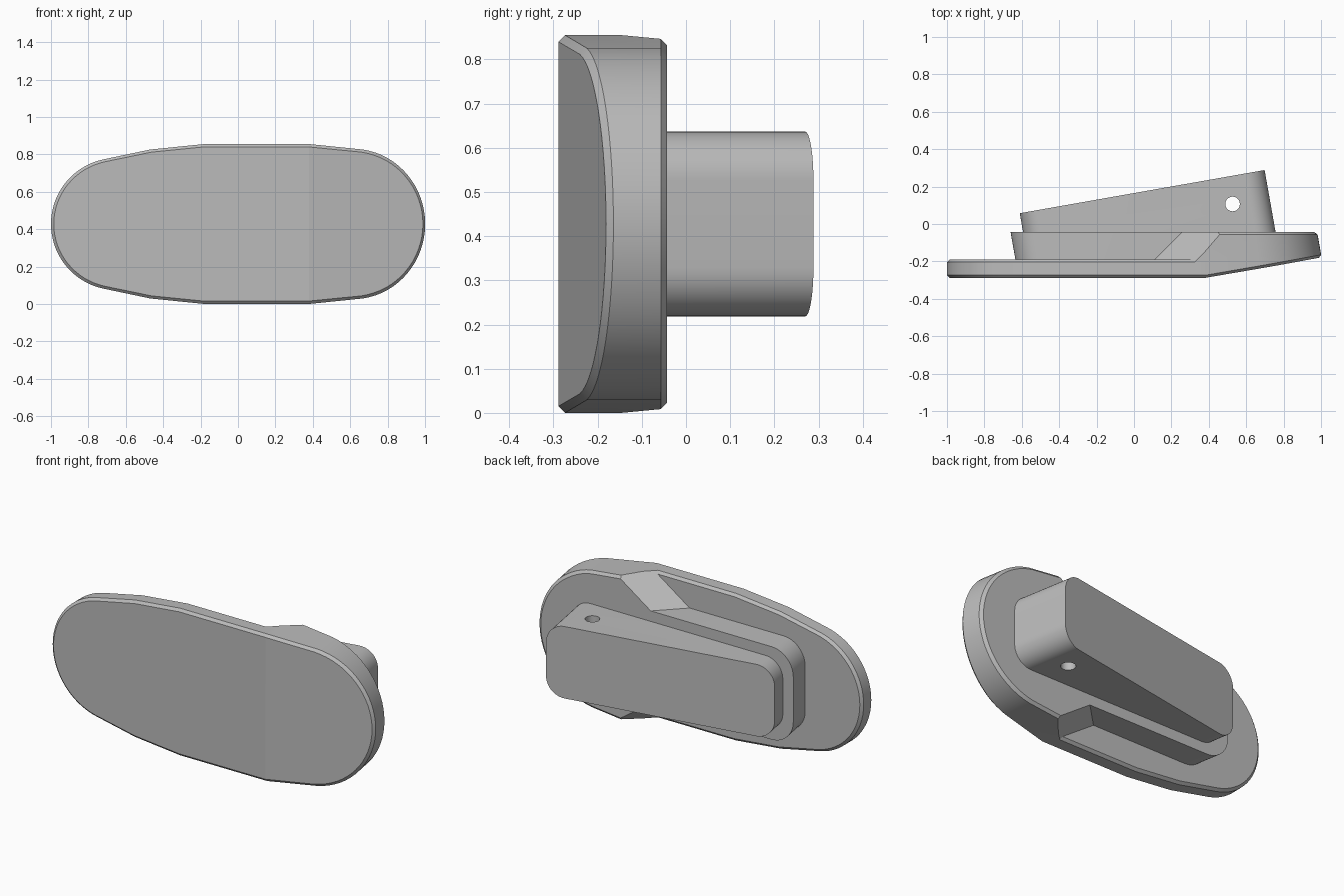
import bpy, bmesh
from math import sin, cos, pi, radians, atan2
from mathutils import Vector

old = bpy.data.objects.get("Cube")
if old:
    bpy.data.objects.remove(old, do_unlink=True)

MID = 0.4275      # height of the long axis
FRONT = -0.288    # flat front of the pad
BEND = 0.38       # where the front starts to slope back
SLOPE = 0.177     # tangent of ten degrees

grey = bpy.data.materials.new("plain grey")
grey.use_nodes = True
grey.diffuse_color = (0.5, 0.5, 0.5, 1)
grey.node_tree.nodes["Principled BSDF"].inputs["Base Color"].default_value = (0.5, 0.5, 0.5, 1)


def loft(rings):
    """Closed solid through rings of points, capped at both ends."""
    bm = bmesh.new()
    loops = [[bm.verts.new(p) for p in ring] for ring in rings]
    n = len(loops[0])
    for a, b in zip(loops, loops[1:]):
        for i in range(n):
            j = (i + 1) % n
            bm.faces.new((a[i], a[j], b[j], b[i]))
    bm.faces.new(loops[0])
    bm.faces.new(loops[-1])
    bmesh.ops.recalc_face_normals(bm, faces=bm.faces)
    return bm


def cut(bm, point, normal, keep_positive=True, split_only=False, fill=False):
    geom = bm.verts[:] + bm.edges[:] + bm.faces[:]
    res = bmesh.ops.bisect_plane(
        bm, geom=geom, dist=1e-5, plane_co=point, plane_no=normal,
        clear_inner=keep_positive and not split_only,
        clear_outer=not keep_positive and not split_only)
    if fill:
        edges = [e for e in res["geom_cut"] if isinstance(e, bmesh.types.BMEdge)]
        bmesh.ops.edgeloop_fill(bm, edges=edges)


def finish(bm, name):
    bmesh.ops.recalc_face_normals(bm, faces=bm.faces)
    mesh = bpy.data.meshes.new(name)
    bm.to_mesh(mesh)
    bm.free()
    obj = bpy.data.objects.new(name, mesh)
    obj.location.z = MID
    bpy.context.collection.objects.link(obj)
    mesh.materials.append(grey)
    return obj


def smooth(obj):
    bpy.ops.object.select_all(action='DESELECT')
    obj.select_set(True)
    bpy.context.view_layer.objects.active = obj
    bpy.ops.object.shade_smooth_by_angle(angle=radians(9))


def pad_outline():
    """Long oval: two round ends joined by slightly bowed sides."""
    right_r, left_r, steps = 0.403, 0.353, 16
    a1 = atan2(0.398, 0.063)
    a2 = atan2(0.345, -0.073)
    half = [(1 - right_r + right_r * cos(a1 * i / steps),
             right_r * sin(a1 * i / steps)) for i in range(steps + 1)]
    half += [(BEND, MID), (-0.18, MID), (-0.47, 0.398)]
    half += [(left_r - 1 + left_r * cos(a2 + (pi - a2) * i / steps),
              left_r * sin(a2 + (pi - a2) * i / steps)) for i in range(steps + 1)]
    half[-1] = (-1, 0)
    return half + [(x, -z) for x, z in reversed(half[1:-1])]


def pad_body(back):
    """Chamfered pad whose right end is tilted backwards."""
    out = pad_outline()
    inner = [(x * 0.985, z * 0.965) for x, z in out]
    c = 0.014
    layers = [(inner, FRONT), (out, FRONT + c), (out, back - c), (inner, back)]
    bm = loft([[Vector((x, y, z)) for x, z in pts] for pts, y in layers])
    cut(bm, (BEND, 0, 0), (1, 0, 0), split_only=True)
    for v in bm.verts:
        if v.co.x > BEND + 1e-4:
            if v.co.y < FRONT + 0.02:
                v.co.y += SLOPE * (v.co.x - BEND)
            v.co.x -= SLOPE * (v.co.y + 0.16) * min(1, (v.co.x - BEND) / 0.4)
    return bm


def rounded_prism(x0, x1, half_z, r, base, end):
    """Rounded rectangle pushed along the tilted axis; end gives y from x."""
    steps, pts = 12, []
    corners = [(x1 - r, half_z - r), (x0 + r, half_z - r),
               (x0 + r, r - half_z), (x1 - r, r - half_z)]
    for q, (cx, cz) in enumerate(corners):
        for i in range(steps + 1):
            a = pi / 2 * (q + i / steps)
            pts.append((cx + r * cos(a), cz + r * sin(a)))

    def place(x, y, z):
        return Vector((x - SLOPE * (y + 0.043), y, z))
    return loft([[place(x, base, z) for x, z in pts],
                 [place(x, end(x), z) for x, z in pts]])


# Thin front plate, ending inside the thick end
bm = pad_body(-0.19)
cut(bm, (BEND, 0, 0), (1, 0, 0), keep_positive=False, fill=True)
smooth(finish(bm, "front_plate"))

# Thick end: full depth pad trimmed by a slanted ramp, mirrored top to bottom
bm = pad_body(-0.043)
foot = Vector((0.11, -0.19, 0.27))
normal = Vector((0.15, 0.15, 0)).cross(Vector((0.18, 0, 0.125)))
cut(bm, foot, normal, fill=True)
cut(bm, (0, 0, 0), (0, 0, 1))
copy = bmesh.ops.duplicate(bm, geom=bm.verts[:] + bm.edges[:] + bm.faces[:])["geom"]
for v in copy:
    if isinstance(v, bmesh.types.BMVert):
        v.co.z = -v.co.z
bmesh.ops.reverse_faces(bm, faces=[f for f in copy if isinstance(f, bmesh.types.BMFace)])
bmesh.ops.remove_doubles(bm, verts=bm.verts[:], dist=1e-4)
smooth(finish(bm, "thick_end"))

# Raised step behind the plate
smooth(finish(rounded_prism(-0.66, 0.45, 0.27, 0.14, -0.22, lambda x: -0.043), "back_step"))

# Wedge post with a sloped end
post = finish(rounded_prism(-0.593, 0.757, 0.209, 0.11, -0.1,
                            lambda x: 0.159 + 0.171 * x), "wedge_post")

# Pin hole through the post
bpy.ops.mesh.primitive_cylinder_add(vertices=48, radius=0.039, depth=1,
                                    location=(0.527, 0.107, MID))
cutter = bpy.context.object
cutter.name = "pin_hole_cutter"
cutter.hide_render = True
cutter.data.materials.append(grey)
mod = post.modifiers.new("pin_hole", 'BOOLEAN')
mod.operation = 'DIFFERENCE'
mod.solver = 'EXACT'
mod.object = cutter
bpy.ops.object.select_all(action='DESELECT')
post.select_set(True)
bpy.context.view_layer.objects.active = post
bpy.ops.object.modifier_apply(modifier=mod.name)
bpy.data.objects.remove(cutter, do_unlink=True)
smooth(post)
